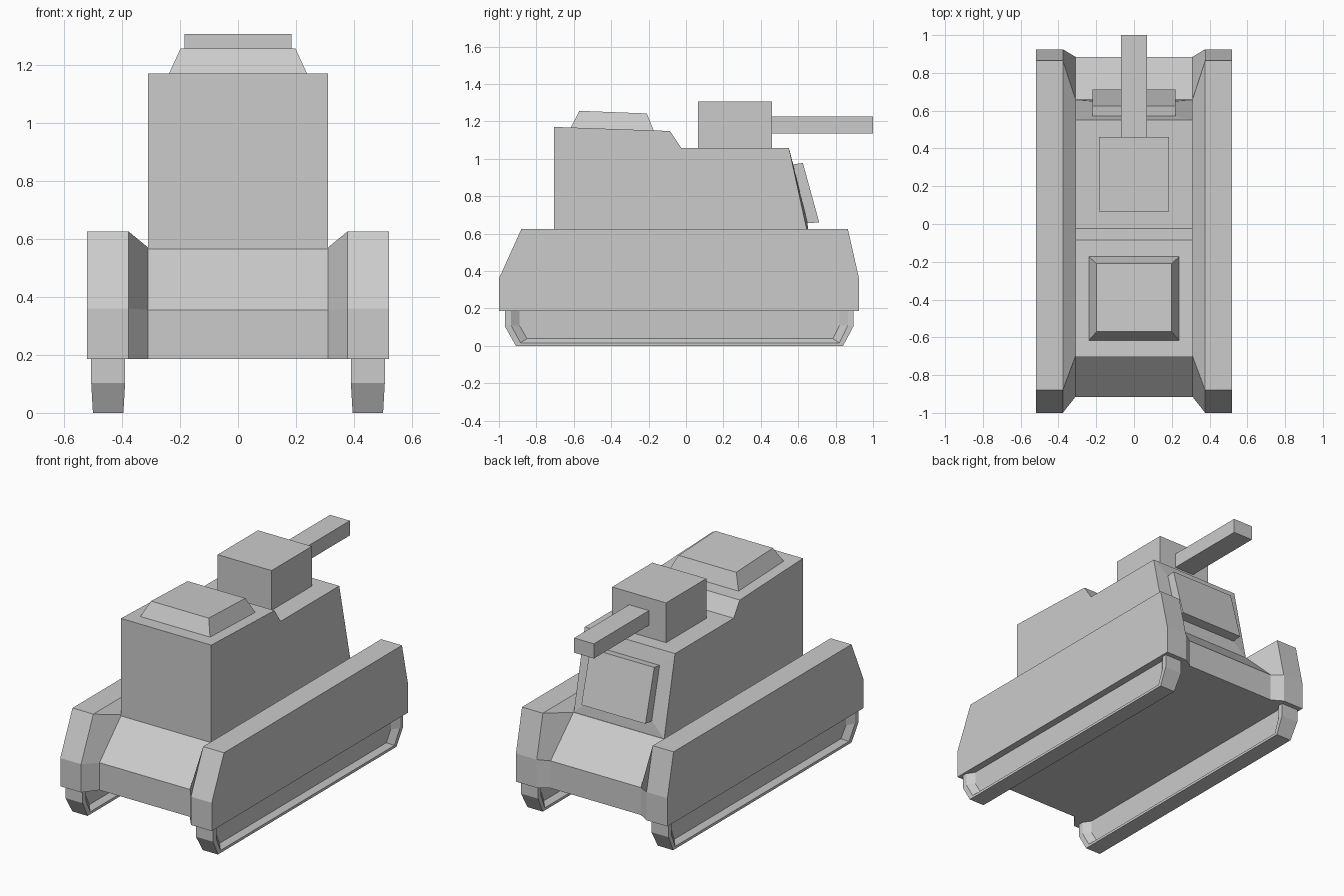
import bpy
import bmesh

if "Cube" in bpy.data.objects:
    bpy.data.objects.remove(bpy.data.objects["Cube"])


def loft(name, rings):
    """Skin a closed solid through rings of equal point count, capping both ends."""
    bm = bmesh.new()
    rows = [[bm.verts.new(p) for p in ring] for ring in rings]
    n = len(rows[0])
    for a, b in zip(rows, rows[1:]):
        for i in range(n):
            j = (i + 1) % n
            bm.faces.new((a[i], a[j], b[j], b[i]))
    bm.faces.new(rows[0])
    bm.faces.new(rows[-1])
    bmesh.ops.recalc_face_normals(bm, faces=bm.faces)
    mesh = bpy.data.meshes.new(name)
    bm.to_mesh(mesh)
    bm.free()
    ob = bpy.data.objects.new(name, mesh)
    bpy.context.collection.objects.link(ob)
    return ob


def at_x(x, profile):
    return [(x, y, z) for y, z in profile]


def prism(name, half, profile):
    return loft(name, [at_x(-half, profile), at_x(half, profile)])


def strip(half, a, b):
    """Rectangle spanning -half..half in x between two (y, z) points."""
    return [(-half, *a), (half, *a), (half, *b), (-half, *b)]


# Hull: tall side skirts blending into a lower middle section
skirt = [(-1, .185), (-1, .36), (-.88, .625), (.865, .625), (.925, .36), (.925, .185)]
middle = [(-.915, .185), (-.915, .355), (-.70, .57), (.66, .57), (.885, .355), (.885, .185)]
loft("hull", [at_x(-.52, skirt), at_x(-.377, skirt), at_x(-.31, middle),
              at_x(.31, middle), at_x(.377, skirt), at_x(.52, skirt)])

# Cabin with stepped roof and sloped end
prism("cabin", .31, [(-.705, .56), (-.705, 1.17), (-.085, 1.148), (-.025, 1.058),
                     (.55, 1.058), (.657, .57), (.657, .56)])

# Raised plate on the sloped end, with its shallow frame
loft("end_plate", [strip(.31, (.55, 1.058), (.657, .57)),
                   strip(.22, (.573, .97), (.65, .655)),
                   strip(.22, (.625, .977), (.712, .66))])

# Tapered roof hatch
loft("roof_hatch", [strip(.24, (-.617, 1.165), (-.172, 1.15)),
                    strip(.198, (-.57, 1.256), (-.21, 1.242))])

# Gun housing and barrel
prism("gun_housing", .185, [(.065, 1.055), (.065, 1.305), (.46, 1.305), (.46, 1.055)])
prism("gun_barrel", .068, [(.455, 1.135), (.455, 1.226), (1, 1.226), (1, 1.135)])


# Tracks: outer rim with a recessed centre on each side
def track_ring(x, profile, s):
    return [(x - s * (.006 if z < .06 else 0), y, z) for y, z in profile]


rim = [(-.968, .2), (-.968, .103), (-.91, .003), (.84, .003), (.895, .103), (.895, .2)]
lip = [(-.935, .2), (-.935, .108), (-.885, .016), (.82, .016), (.865, .108), (.865, .2)]
well = [(-.89, .2), (-.89, .108), (-.85, .038), (.785, .038), (.82, .108), (.82, .2)]
for o in (rim,):
    o[2], o[3] = (-.91, 0), (.84, 0)
track = loft("track", [track_ring(.42, well, -1), track_ring(.389, lip, -1),
                       track_ring(.389, rim, -1), track_ring(.506, rim, 1),
                       track_ring(.506, lip, 1), track_ring(.475, well, 1)])
mirror = track.modifiers.new("mirror", 'MIRROR')
mirror.use_axis[0] = True
